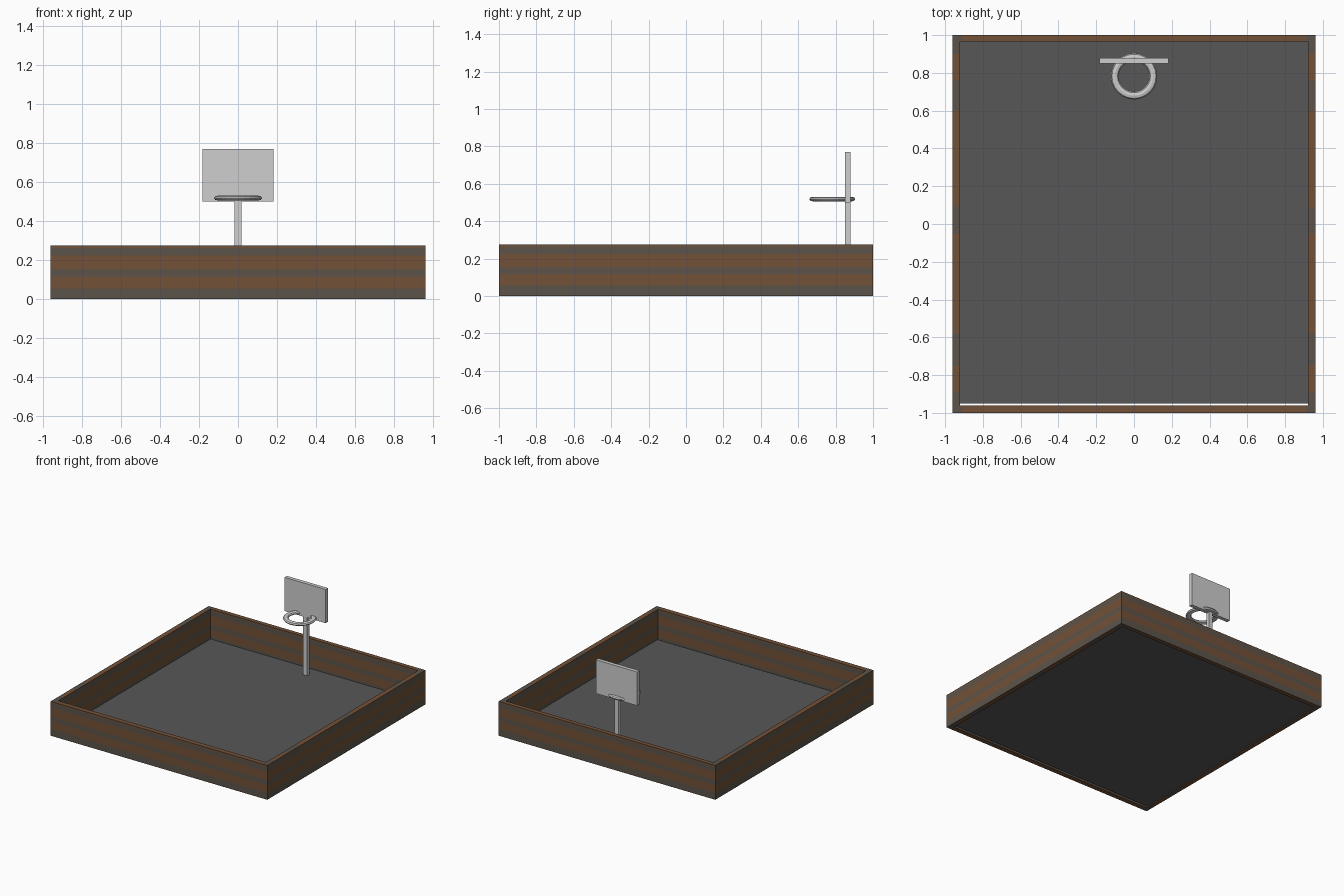
import bpy, bmesh
from mathutils import Vector

if "Cube" in bpy.data.objects:
    bpy.data.objects.remove(bpy.data.objects["Cube"])


def mat(name, rgb):
    m = bpy.data.materials.new(name)
    m.diffuse_color = (*rgb, 1)
    m.use_nodes = True
    m.node_tree.nodes["Principled BSDF"].inputs["Base Color"].default_value = m.diffuse_color
    return m


BROWN = mat("wood brown", (0.17, 0.083, 0.039))
GREY = mat("weathered wood", (0.108, 0.088, 0.07))
FLOOR = mat("dark asphalt", (0.095, 0.095, 0.095))
WHITE = mat("light grey", (0.62, 0.62, 0.62))


def finish(name, bm, mats):
    me = bpy.data.meshes.new(name)
    bm.to_mesh(me)
    bm.free()
    for m in mats:
        me.materials.append(m)
    ob = bpy.data.objects.new(name, me)
    bpy.context.collection.objects.link(ob)
    return ob


def box_bm(lo, hi):
    bm = bmesh.new()
    bmesh.ops.create_cube(bm, size=1)
    for v in bm.verts:
        v.co = Vector([lo[i] if v.co[i] < 0 else hi[i] for i in range(3)])
    return bm


def cut(bm, axis, values):
    n = Vector((0, 0, 0))
    n[axis] = 1
    for val in values:
        bmesh.ops.bisect_plane(bm, geom=bm.verts[:] + bm.edges[:] + bm.faces[:],
                               plane_co=n * val, plane_no=n)


# planked walls: brown boards alternating with weathered bands
BOARDS = [(0.055, 0.117), (0.153, 0.225), (0.262, 0.27)]


def inside(v, ranges):
    return any(a < v < b for a, b in ranges)


def wall(name, lo, hi, axis, top_ranges):
    bm = box_bm(lo, hi)
    cut(bm, 2, [z for r in BOARDS for z in r])
    cut(bm, axis, [t for r in top_ranges for t in r])
    for f in bm.faces:
        c = f.calc_center_median()
        if abs(f.normal.z) > 0.5:
            brown = inside(c[axis], top_ranges)
        else:
            brown = inside(c.z, BOARDS)
        f.material_index = 0 if brown else 1
    finish(name, bm, [BROWN, GREY])


X, Y, H = 0.96, 1.0, 0.275
END = [(-0.91, 0.91)]
SIDE = [(-0.89, -0.75), (-0.58, -0.05), (0.09, 0.6), (0.76, 0.9)]
wall("front_wall", (-X, -Y, 0), (X, -0.96, H), 0, END)
wall("back_wall", (-X, 0.965, 0), (X, Y, H), 0, END)
wall("left_wall", (-X, -0.96, 0), (-0.92, 0.965, H), 1, SIDE)
wall("right_wall", (0.92, -0.96, 0), (X, 0.965, H), 1, SIDE)

# court floor, leaving a thin gap at the front wall
finish("court_floor", box_bm((-0.925, -0.951, 0.008), (0.925, 0.967, 0.035)), [FLOOR])

# hoop: post, backboard and flattened ring
finish("hoop_post", box_bm((-0.018, 0.85, 0.03), (0.018, 0.88, 0.5)), [WHITE])
finish("backboard", box_bm((-0.182, 0.85, 0.5), (0.182, 0.88, 0.77)), [WHITE])
bpy.ops.mesh.primitive_torus_add(major_radius=0.102, minor_radius=0.021,
                                 major_segments=24, minor_segments=8,
                                 location=(0, 0.782, 0.518))
ring = bpy.context.object
ring.name = "hoop_ring"
ring.scale.z = 0.6
ring.data.materials.append(WHITE)
